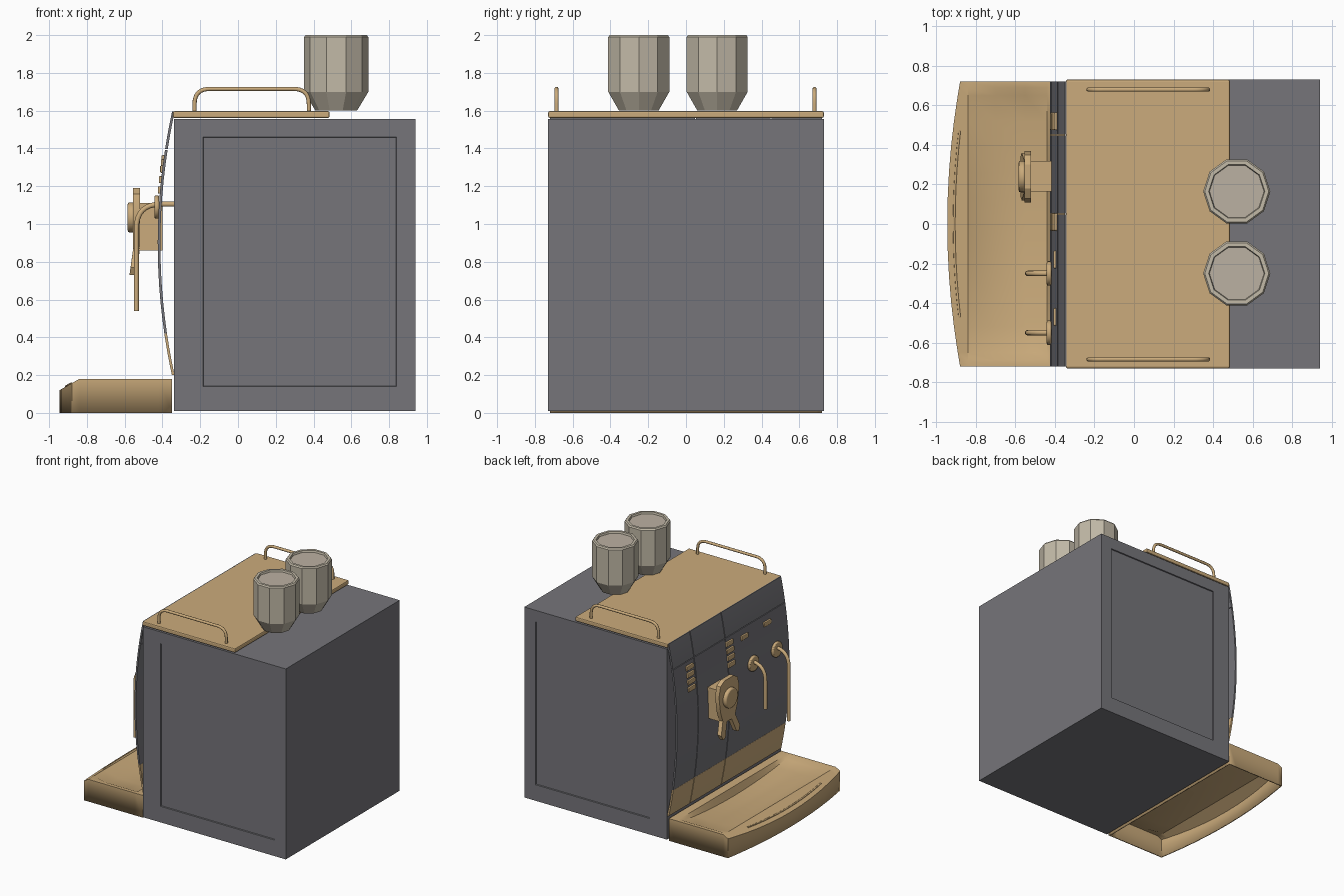
import bpy, bmesh, math
from mathutils import Vector

old = bpy.data.objects.get("Cube")
if old:
    bpy.data.objects.remove(old)


def material(name, rgb):
    m = bpy.data.materials.new(name)
    m.use_nodes = True
    m.diffuse_color = (*rgb, 1)
    m.node_tree.nodes["Principled BSDF"].inputs["Base Color"].default_value = (*rgb, 1)
    return m


GREY = material("steel_grey", (0.18, 0.178, 0.195))
TAN = material("warm_brass", (0.60, 0.41, 0.20))
CUP = material("cup_cream", (0.54, 0.49, 0.39))
INSIDE = material("cup_inside", (0.50, 0.44, 0.36))


def finish(name, bm, mat, smooth=True):
    bmesh.ops.recalc_face_normals(bm, faces=bm.faces)
    me = bpy.data.meshes.new(name)
    bm.to_mesh(me)
    bm.free()
    me.materials.append(mat)
    ob = bpy.data.objects.new(name, me)
    bpy.context.collection.objects.link(ob)
    if smooth:
        smooth_object(ob)
    return ob


def smooth_object(ob):
    bpy.ops.object.select_all(action="DESELECT")
    ob.select_set(True)
    bpy.context.view_layer.objects.active = ob
    bpy.ops.object.shade_smooth_by_angle(angle=math.radians(30))


def box_bm(lo, hi):
    bm = bmesh.new()
    bmesh.ops.create_cube(bm, size=1)
    for v in bm.verts:
        v.co = [lo[i] if v.co[i] < 0 else hi[i] for i in range(3)]
    return bm


def box(name, lo, hi, mat, bevel=0):
    ob = finish(name, box_bm(lo, hi), mat, False)
    if bevel:
        mod = ob.modifiers.new("bevel", "BEVEL")
        mod.width, mod.segments = bevel, 2
    return ob


def disc(name, centre, radius, depth, mat):
    """Round part whose axis runs along x."""
    bpy.ops.mesh.primitive_cylinder_add(vertices=24, radius=radius, depth=depth,
                                        location=centre, rotation=(0, math.pi / 2, 0))
    ob = bpy.context.object
    ob.name = name
    ob.data.materials.append(mat)
    mod = ob.modifiers.new("bevel", "BEVEL")
    mod.width, mod.segments = depth * 0.3, 2
    smooth_object(ob)


def tube(name, corners, bend, radius, mat):
    """Round bar through the corners, each inner corner rounded."""
    pts = [Vector(c) for c in corners]
    path = [pts[0]]
    for a, b, c in zip(pts, pts[1:], pts[2:]):
        p, q = b + (a - b).normalized() * bend, b + (c - b).normalized() * bend
        for i in range(9):
            t = i / 8
            path.append(p * (1 - t) ** 2 + b * 2 * t * (1 - t) + q * t * t)
    path.append(pts[-1])
    cu = bpy.data.curves.new(name, "CURVE")
    cu.dimensions = "3D"
    cu.bevel_depth, cu.bevel_resolution, cu.use_fill_caps = radius, 3, True
    sp = cu.splines.new("POLY")
    sp.points.add(len(path) - 1)
    for point, co in zip(sp.points, path):
        point.co = (*co, 1)
    cu.materials.append(mat)
    ob = bpy.data.objects.new(name, cu)
    bpy.context.collection.objects.link(ob)


# Cabinet with a framed panel on both sides
bm = box_bm((-0.34, -0.73, 0.01), (0.94, 0.73, 1.555))
bmesh.ops.recalc_face_normals(bm, faces=bm.faces)
sides = [f for f in bm.faces if abs(f.normal.y) > 0.9]
bmesh.ops.inset_individual(bm, faces=sides, thickness=0.1)
for f in sides:
    for v in f.verts:
        v.co.x = -0.185 if v.co.x < 0.3 else 0.84
        v.co.z = 0.14 if v.co.z < 0.8 else 1.46
bmesh.ops.inset_individual(bm, faces=sides, thickness=0.004, depth=-0.008)
finish("cabinet", bm, GREY, False)

# Top tray and its rails
box("top_plate", (-0.345, -0.73, 1.562), (0.485, 0.73, 1.597), TAN, 0.008)
for side, y in (("right", -0.685), ("left", 0.68)):
    tube(side + "_rail", [(-0.23, y, 1.56), (-0.23, y, 1.715), (0.375, y, 1.715), (0.375, y, 1.56)],
         0.08, 0.011, TAN)


# Curved front made of separate thin panels
def front_x(z):
    return -0.35 - 0.075 * (1 - ((z - 0.895) / 0.695) ** 2)


columns = [(-0.72, 0.047), (0.053, 0.447), (0.453, 0.72)]
bands = [("lower", 0.2, 0.42, TAN), ("middle", 0.421, 1.393, GREY), ("upper", 1.398, 1.595, GREY)]
for label, z0, z1, mat in bands:
    for n, (y0, y1) in enumerate(columns):
        bm = bmesh.new()
        rows = []
        for i in range(13):
            z = z0 + (z1 - z0) * i / 12
            rows.append([bm.verts.new((front_x(z) + d, y, z))
                         for y, d in ((y0, 0), (y1, 0), (y1, 0.014), (y0, 0.014))])
        for a, b in zip(rows, rows[1:]):
            for k in range(4):
                bm.faces.new((a[k], a[k - 1], b[k - 1], b[k]))
        bm.faces.new(rows[0])
        bm.faces.new(rows[-1])
        finish(f"{label}_front_panel_{n + 1}", bm, mat)

# Buttons
spots = [(y, 1.18 + 0.055 * i) for y in (0.52, 0.01) for i in range(4)]
spots += [(-0.18, 1.325), (-0.47, 1.325)]
for n, (y, z) in enumerate(spots):
    x = front_x(z)
    box(f"button_{n + 1}", (x - 0.012, y - 0.045, z - 0.019), (x + 0.01, y + 0.045, z + 0.019), TAN, 0.006)

# Steam wands with wall flanges
for label, y, end in (("inner", -0.25, 0.75), ("outer", -0.55, 0.54)):
    tube(label + "_wand", [(-0.335, y, 1.105), (-0.538, y, 1.105), (-0.538, y, end)], 0.13, 0.014, TAN)
    disc(label + "_wand_flange", (-0.43, y, 1.09), 0.062, 0.024, TAN)

# Brew head: block, shield with two spouts, round knob
box("brew_block", (-0.53, 0.165, 0.86), (-0.4, 0.32, 1.11), TAN)
half = [(0.06, 1.19), (0.11, 1.16), (0.13, 1.08), (0.11, 0.95), (0.08, 0.87),
        (0.12, 0.77), (0.10, 0.73), (0.07, 0.74), (0.03, 0.85)]
outline = half + [(-y, z) for y, z in reversed(half)]
bm = bmesh.new()
layers = []
for x in (-0.555, -0.52):
    layers.append([bm.verts.new((x - 0.15 * max(0, 0.86 - z), 0.24 + y, z)) for y, z in outline])
    bm.faces.new(layers[-1])
front, back = layers
for i in range(len(outline)):
    bm.faces.new((front[i], front[i - 1], back[i - 1], back[i]))
finish("brew_shield", bm, TAN)
disc("brew_knob", (-0.566, 0.24, 1.035), 0.08, 0.036, TAN)


# Drip tray: dished top with a bowed, sloping front lip, open below
def lip_x(y):
    return -0.945 + 0.065 * (y / 0.72) ** 2


def slope_z(x):
    return 0.18 - 0.57 * max(0, -0.84 - x)


bm = bmesh.new()
ys = [-0.72, -0.69] + [-0.65 + 0.13 * i for i in range(11)] + [0.69, 0.72]
grid = []
for y in ys:
    row = []
    for x in (-0.35, -0.42, -0.44, -0.55, -0.7, -0.84, None):
        px = lip_x(y) if x is None else x
        z = slope_z(px)
        if x is not None and -0.8 < x < -0.43:
            z -= 0.05 * max(0, 1 - (y / 0.69) ** 2) + (0.012 if abs(y) < 0.68 else 0)
        row.append(bm.verts.new((px, y, z)))
    grid.append(row)
for a, b in zip(grid, grid[1:]):
    for k in range(len(a) - 1):
        bm.faces.new((a[k], a[k + 1], b[k + 1], b[k]))
rim = [e for e in bm.edges if e.is_boundary]
skirt = bmesh.ops.extrude_edge_only(bm, edges=rim)["geom"]
for v in skirt:
    if isinstance(v, bmesh.types.BMVert):
        v.co.z = 0
tray = finish("drip_tray", bm, TAN)
mod = tray.modifiers.new("wall", "SOLIDIFY")
mod.thickness, mod.offset = 0.012, -1

# Raised bead on the tray lip
bead = [(lip_x(y) + 0.035, y, slope_z(lip_x(y) + 0.035)) for y in [-0.47 + 0.094 * i for i in range(11)]]
tube("tray_lip_bead", bead, 0.01, 0.006, TAN)

# Ten-sided cups standing on top
SIDES = 10
profile = [(0.11, 1.6), (0.17, 1.7), (0.17, 1.99), (0.162, 2.0), (0.142, 2.0), (0.138, 1.985)]
for label, y in (("right", -0.25), ("left", 0.165)):
    bm = bmesh.new()
    rings = [[bm.verts.new((0.52 + r * math.cos(math.tau * i / SIDES),
                            y + r * math.sin(math.tau * i / SIDES), z)) for i in range(SIDES)]
             for r, z in profile]
    for a, b in zip(rings, rings[1:]):
        for i in range(SIDES):
            bm.faces.new((a[i - 1], a[i], b[i], b[i - 1]))
    bm.faces.new(rings[0])
    bm.faces.new(rings[-1]).material_index = 1
    cup = finish(label + "_cup", bm, CUP, False)
    cup.data.materials.append(INSIDE)
